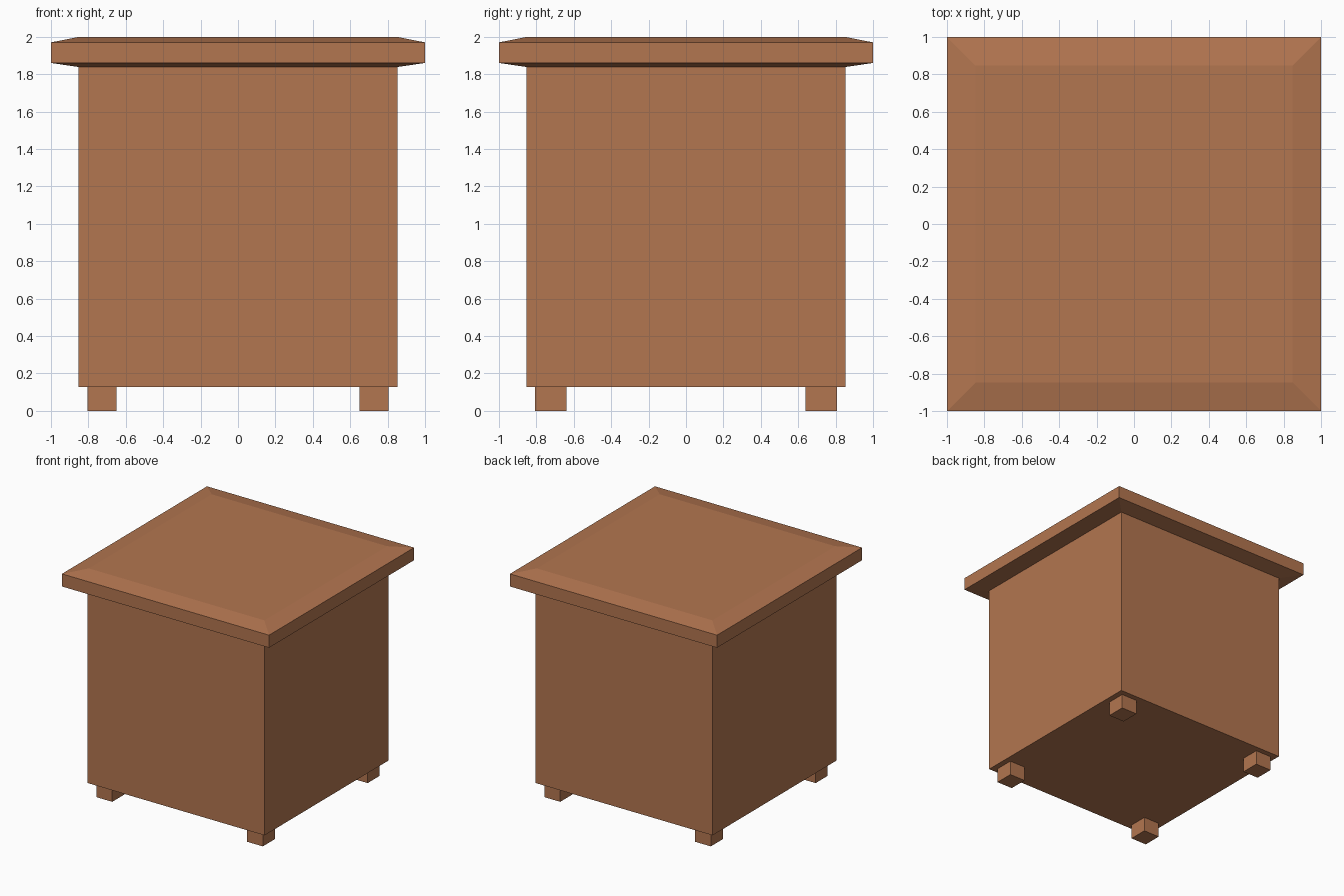
import bpy
import bmesh

if "Cube" in bpy.data.objects:
    bpy.data.objects.remove(bpy.data.objects["Cube"])

wood = bpy.data.materials.new("warm brown wood")
wood.diffuse_color = (0.45, 0.18, 0.08, 1.0)
wood.use_nodes = True
wood.node_tree.nodes["Principled BSDF"].inputs["Base Color"].default_value = wood.diffuse_color


def square_stack(name, levels, center=(0, 0)):
    """Closed flat-faced solid from rectangular rings: (half x, half y, z)."""
    bm = bmesh.new()
    rings = []
    for hx, hy, z in levels:
        rings.append([bm.verts.new((center[0] + sx * hx, center[1] + sy * hy, z))
                      for sx, sy in ((-1, -1), (1, -1), (1, 1), (-1, 1))])
    bm.faces.new(rings[0][::-1])
    bm.faces.new(rings[-1])
    for low, high in zip(rings, rings[1:]):
        for i in range(4):
            j = (i + 1) % 4
            bm.faces.new((low[i], low[j], high[j], high[i]))
    mesh = bpy.data.meshes.new(name)
    bm.to_mesh(mesh)
    bm.free()
    mesh.materials.append(wood)
    obj = bpy.data.objects.new(name, mesh)
    bpy.context.collection.objects.link(obj)
    return obj


# Box body
square_stack("box_body", [(0.854, 0.854, 0.128), (0.854, 0.854, 1.84)])

# Overhanging lid with sloped top and underside rims
square_stack("lid", [(0.85, 0.85, 1.838), (1, 1, 1.86), (1, 1, 1.97), (0.847, 0.847, 2.0)])

# Four short feet
for side, sx in (("left", -1), ("right", 1)):
    for end, sy in (("front", -1), ("back", 1)):
        square_stack(f"{end}_{side}_foot", [(0.077, 0.083, 0), (0.077, 0.083, 0.13)],
                     (sx * 0.727, sy * 0.723))
